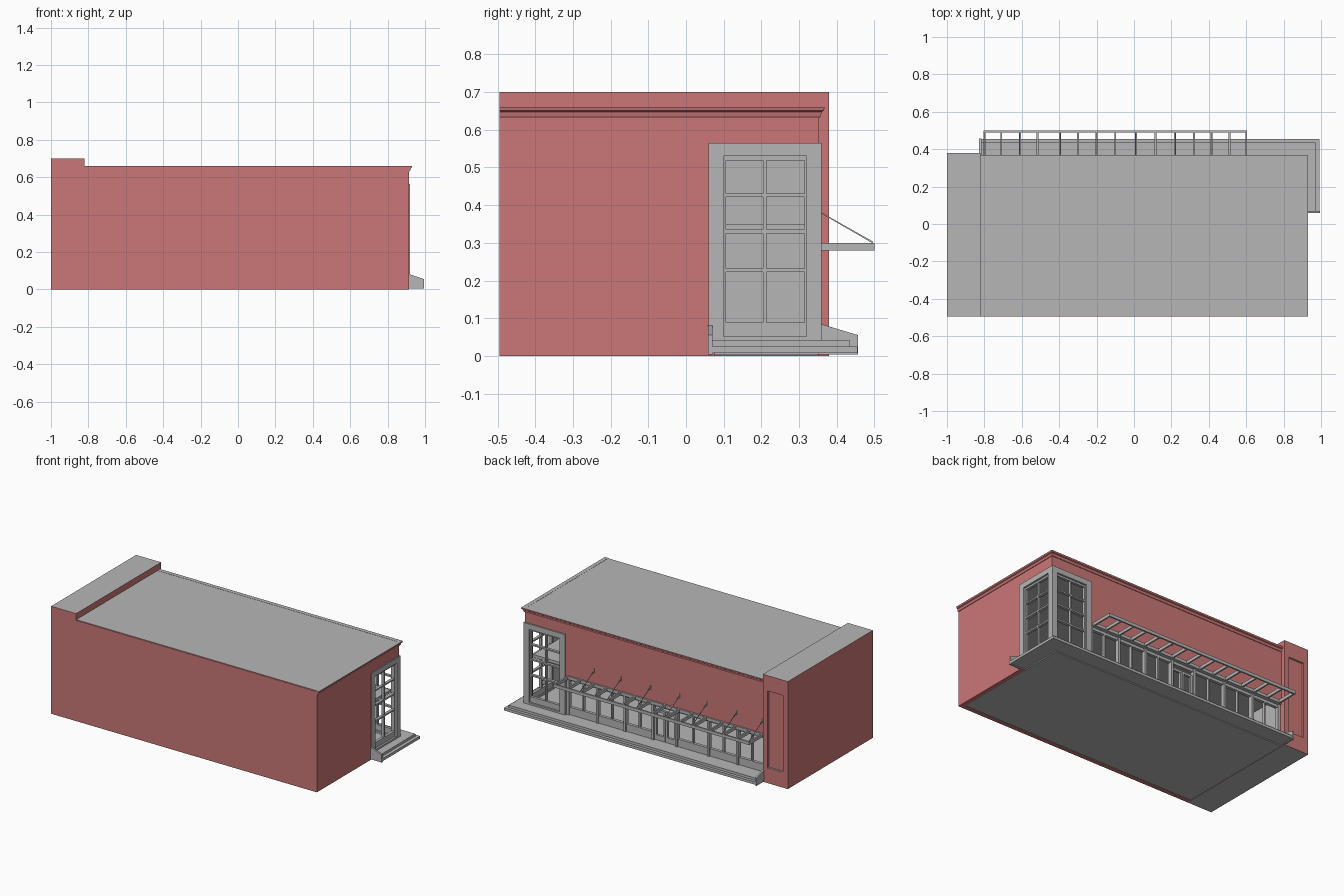
import bpy, bmesh
from mathutils import Vector

if "Cube" in bpy.data.objects:
    bpy.data.objects.remove(bpy.data.objects["Cube"])


def material(name, rgb):
    m = bpy.data.materials.new(name)
    m.diffuse_color = (*rgb, 1)
    m.use_nodes = True
    m.node_tree.nodes["Principled BSDF"].inputs["Base Color"].default_value = m.diffuse_color
    return m


RED = material("brick_red", (0.60, 0.185, 0.185))
GREY = material("plain_grey", (0.47, 0.47, 0.47))


def finish(name, bm, mats, grey_dirs=()):
    """Make the object; faces pointing along grey_dirs get the second colour."""
    bmesh.ops.recalc_face_normals(bm, faces=bm.faces)
    for f in bm.faces:
        f.normal_update()
        if any(f.normal.dot(Vector(d)) > 0.9 for d in grey_dirs):
            f.material_index = 1
    me = bpy.data.meshes.new(name)
    bm.to_mesh(me)
    bm.free()
    for m in mats:
        me.materials.append(m)
    ob = bpy.data.objects.new(name, me)
    bpy.context.collection.objects.link(ob)
    return ob


def add_box(bm, x0, x1, y0, y1, z0, z1):
    v = bmesh.ops.create_cube(bm, size=1)["verts"]
    for p in v:
        p.co = (x1 if p.co.x > 0 else x0, y1 if p.co.y > 0 else y0,
                z1 if p.co.z > 0 else z0)
    return v


def boxes(name, items, mats=(GREY,), grey_dirs=()):
    bm = bmesh.new()
    for b in items:
        add_box(bm, *b)
    return finish(name, bm, mats, grey_dirs)


def prism(name, pts, axis, a, b, mat):
    """Extrude a 2D outline (other axes in order) from a to b along axis."""
    bm = bmesh.new()
    rings = []
    for t in (a, b):
        ring = []
        for p in pts:
            c = list(p)
            c.insert(axis, t)
            ring.append(bm.verts.new(c))
        bm.faces.new(ring)
        rings.append(ring)
    n = len(pts)
    for i in range(n):
        j = (i + 1) % n
        bm.faces.new((rings[0][i], rings[0][j], rings[1][j], rings[1][i]))
    return finish(name, bm, (mat,))


BOTH = (RED, GREY)
UP, DOWN = (0, 0, 1), (0, 0, -1)
F, XR, YB = -0.495, 0.915, 0.352      # front, right and back wall planes

# end tower with a recessed panel in its back face
bm = bmesh.new()
add_box(bm, -1, -0.82, F, 0.38, 0, 0.70)
bm.faces.ensure_lookup_table()
bm.normal_update()
back = [f for f in bm.faces if f.normal.y > 0.9]
bmesh.ops.inset_region(bm, faces=back, thickness=0.03, depth=0)
for v in back[0].verts:
    v.co.z = 0.60 if v.co.z > 0.3 else 0.10
    v.co.x = -0.965 if v.co.x < -0.91 else -0.855
r = bmesh.ops.extrude_face_region(bm, geom=back)
for v in r["geom"]:
    if isinstance(v, bmesh.types.BMVert):
        v.co.y -= 0.012
bmesh.ops.delete(bm, geom=back, context="FACES")
finish("end_tower", bm, BOTH, (UP, DOWN))

# hollow shell: red outside, grey inside
boxes("front_wall", [(-0.82, XR, F, F + 0.03, 0, 0.655)], BOTH, [(0, 1, 0)])
boxes("right_wall", [(XR - 0.03, XR, F + 0.03, 0.075, 0, 0.655),
                     (XR - 0.03, XR, 0.075, YB, 0.545, 0.655)],
      BOTH, [(-1, 0, 0)])
boxes("back_wall", [(-0.82, 0.635, YB - 0.03, YB, 0.28, 0.655),
                    (0.635, XR - 0.03, YB - 0.03, YB, 0.545, 0.655)],
      BOTH, [(0, -1, 0), DOWN])
boxes("inner_side_wall", [(-0.82, -0.812, F + 0.03, YB - 0.03, 0.04, 0.64)])
boxes("roof", [(-0.82, XR, F + 0.002, YB, 0.64, 0.66)], BOTH, (UP, DOWN))
boxes("ground_floor", [(-0.82, XR - 0.03, F + 0.03, YB, 0.002, 0.04)])
boxes("upper_floor", [(-0.812, XR - 0.035, F + 0.03, YB - 0.035, 0.33, 0.35)])

# moulded cornice swept round the right and back walls
profile = [(-0.01, 0.632), (0.003, 0.632), (0.006, 0.637), (0.008, 0.647),
           (0.014, 0.651), (0.016, 0.661), (-0.01, 0.661)]
bm = bmesh.new()
rings = []
for k in range(3):
    ring = []
    for o, z in profile:
        x = -0.82 if k == 2 else XR + o
        y = F if k == 0 else YB + o
        ring.append(bm.verts.new((x, y, z)))
    rings.append(ring)
for a, b in zip(rings, rings[1:]):
    for i in range(len(profile)):
        j = (i + 1) % len(profile)
        bm.faces.new((a[i], a[j], b[j], b[i]))
bm.faces.new(rings[0])
bm.faces.new(rings[2])
finish("cornice", bm, BOTH, (UP,))


# two-sided corner window: the same layout mirrored on right and back faces
def corner_window(name, on_right):
    U0, D = (0.06, 0.92) if on_right else (0.62, 0.36)
    items = []

    def bar(u0, u1, z0, z1, d0, d1):
        u, d = (U0 + u0, U0 + u1), (D - d1, D - d0)
        items.append((*d, *u, z0, z1) if on_right else (*u, *d, z0, z1))

    bar(0, 0.04, 0.04, 0.565, 0, 0.035)            # outer jamb
    bar(0.04, 0.26, 0.53, 0.565, 0, 0.035)         # head
    bar(0.04, 0.26, 0.04, 0.052, 0, 0.035)         # sill
    bar(0.04, 0.26, 0.052, 0.088, 0.012, 0.03)     # bottom panel
    bar(0.04, 0.26, 0.518, 0.53, 0.012, 0.03)      # top rail
    bar(0.145, 0.154, 0.088, 0.518, 0.012, 0.03)   # centre mullion
    bar(0.04, 0.046, 0.088, 0.518, 0.012, 0.03)
    bar(0.254, 0.26, 0.088, 0.518, 0.012, 0.03)
    for z0, z1 in ((0.222, 0.232), (0.325, 0.335), (0.422, 0.431)):
        bar(0.04, 0.26, z0, z1, 0.012, 0.03)       # cross bars
    boxes(name, items)


corner_window("corner_window_right", True)
corner_window("corner_window_back", False)
boxes("corner_post", [(0.88, 0.92, 0.32, 0.36, 0.04, 0.565)])

# shop front: bulkhead, head rail, mullions
Y0, Y1 = 0.318, 0.338
items = [(-0.82, -0.17, Y0, Y1, 0.04, 0.09), (0.0, 0.62, Y0, Y1, 0.04, 0.09),
         (-0.82, 0.62, Y0, Y1, 0.262, 0.28)]
for x in (-0.81, -0.61, -0.40, -0.17, 0.0, 0.20, 0.40, 0.61):
    items.append((x - 0.008, x + 0.008, Y0, Y1 + 0.008, 0.04, 0.28))
for x in (-0.71, -0.505, -0.285, 0.10, 0.30, 0.505):
    items.append((x - 0.004, x + 0.004, Y0, Y1, 0.09, 0.262))
boxes("shop_front", items)

# pair of glazed doors
items = []
for x0 in (-0.162, -0.084):
    x1 = x0 + 0.076
    items += [(x0, x0 + 0.013, Y0, Y1 - 0.004, 0.042, 0.24),
              (x1 - 0.013, x1, Y0, Y1 - 0.004, 0.042, 0.24),
              (x0, x1, Y0, Y1 - 0.004, 0.042, 0.075),
              (x0, x1, Y0, Y1 - 0.004, 0.225, 0.24)]
boxes("double_doors", items)

# wrap-round steps and their sloped end curbs
boxes("lower_step", [(-0.82, 0.993, 0.345, 0.455, 0.008, 0.025),
                     (0.886, 0.993, 0.065, 0.345, 0.008, 0.025)])
boxes("upper_step", [(-0.82, 0.972, 0.315, 0.436, 0.025, 0.041),
                     (0.886, 0.972, 0.065, 0.315, 0.025, 0.041)])
prism("right_step_curb", [(0.90, 0.004), (0.995, 0.004), (0.995, 0.055), (0.90, 0.087)],
      1, 0.058, 0.07, GREY)
prism("left_step_curb", [(0.35, 0.004), (0.457, 0.004), (0.457, 0.055), (0.35, 0.087)],
      0, -0.828, -0.816, GREY)

# open canopy: rails and cross bars
bars = [-0.80, -0.71, -0.61, -0.515, -0.395, -0.30, -0.20, -0.10,
        0.01, 0.115, 0.22, 0.32, 0.415, 0.51, 0.60]
items = [(-0.805, 0.605, 0.49, 0.50, 0.28, 0.30),
         (-0.805, 0.605, 0.352, 0.362, 0.28, 0.30)]
items += [(x - 0.005, x + 0.005, 0.362, 0.49, 0.28, 0.30) for x in bars]
boxes("canopy", items)

# thin stays with wall anchors holding up the canopy
for i, x in enumerate((-0.80, -0.61, -0.395, -0.20, 0.01, 0.22, 0.415)):
    prism("canopy_stay_%d" % (i + 1),
          [(0.352, 0.382), (0.352, 0.385), (0.497, 0.303), (0.495, 0.299)],
          0, x - 0.0015, x + 0.0015, GREY)
    boxes("stay_anchor_%d" % (i + 1), [(x - 0.003, x + 0.003, 0.35, 0.358, 0.37, 0.395)])
